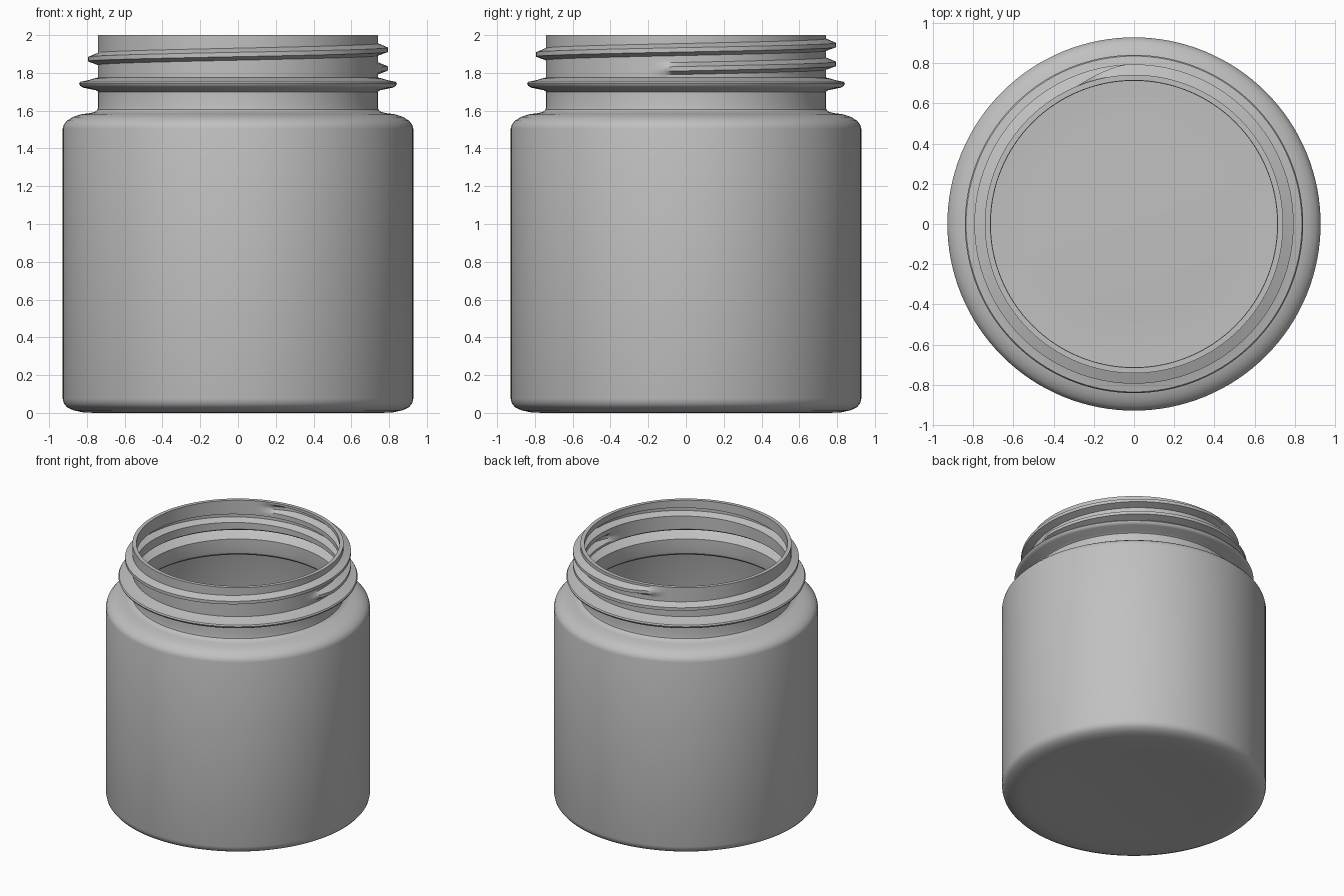
import bpy
import bmesh
import math

cube = bpy.data.objects.get("Cube")
if cube:
    bpy.data.objects.remove(cube, do_unlink=True)

SEG = 128                          # sides around the jar
RIM_Z, NECK_Z = 2.0, 1.775         # threaded neck limits
NECK_R, WALL = 0.742, 0.028
PITCH = 0.1                        # thread rise per turn
THREAD_START, THREAD_END = -12, 112

# Thread cross-section over one pitch: (height offset, share of the full depth)
THREAD = [(-0.05, 0), (-0.032, 0), (-0.013, 1), (0.01, 1), (0.032, 0), (0.05, 0)]
THREAD_DEPTH = 0.052

# Profiles from the centre of the base up to the start of the thread
OUTER = [(0, 0.015), (0.46, 0.015), (0.60, 0.006), (0.76, 0.0), (0.82, 0.003),
         (0.87, 0.013), (0.905, 0.03), (0.922, 0.05), (0.928, 0.075),
         (0.928, 1.505), (0.922, 1.527), (0.905, 1.547), (0.875, 1.566),
         (0.835, 1.58), (0.785, 1.587), (0.758, 1.593), (0.744, 1.605),
         (0.74, 1.625), (0.74, 1.70), (0.752, 1.708), (0.82, 1.722),
         (0.836, 1.732), (0.841, 1.743), (0.835, 1.753), (0.79, 1.762),
         (0.768, 1.769), (NECK_R, NECK_Z)]
INNER = [(0, 0.045), (0.46, 0.045), (0.78, 0.03), (0.85, 0.04), (0.885, 0.06),
         (0.90, 0.09), (0.90, 1.50), (0.888, 1.525), (0.86, 1.545),
         (0.77, 1.558), (0.735, 1.568), (0.717, 1.585), (0.712, 1.62),
         (0.712, 1.70), (0.73, 1.712), (0.785, 1.732), (0.795, 1.742),
         (0.78, 1.75), (0.73, 1.763), (NECK_R - WALL, NECK_Z)]


def grid(bm, columns):
    """Join neighbouring columns of points with quads."""
    verts = [[bm.verts.new(p) for p in col] for col in columns]
    for a, b in zip(verts, verts[1:]):
        for j in range(len(a) - 1):
            bm.faces.new((a[j], b[j], b[j + 1], a[j + 1]))


def polar(r, i, z):
    a = 2 * math.pi * (i % SEG) / SEG
    return (r * math.cos(a), r * math.sin(a), z)


def lathe(bm, profile):
    grid(bm, [[polar(r, i, z) for r, z in profile] for i in range(SEG + 1)])


def threaded_neck(bm, radius):
    """Spiral strip, one pitch tall, whose turns meet to form the neck wall."""
    columns = []
    for i in range(int(-1.6 * SEG), int(2.4 * SEG)):
        deg = 360 * i / SEG
        fade = min((deg - THREAD_START) / 13, (THREAD_END + 360 - deg) / 18)
        depth = THREAD_DEPTH * max(0, min(1, fade))
        mid = 1.824 + PITCH * i / SEG
        columns.append([polar(radius + depth * k, i,
                              max(NECK_Z, min(RIM_Z, mid + dz)))
                        for dz, k in THREAD])
    grid(bm, columns)


# Hollow jar: outer wall, inner wall and flat rim
bm = bmesh.new()
lathe(bm, OUTER)
lathe(bm, INNER)
threaded_neck(bm, NECK_R)
threaded_neck(bm, NECK_R - WALL)
lathe(bm, [(NECK_R, RIM_Z), (NECK_R - WALL, RIM_Z)])
bmesh.ops.remove_doubles(bm, verts=bm.verts[:], dist=0.0001)
bmesh.ops.recalc_face_normals(bm, faces=bm.faces[:])
mesh = bpy.data.meshes.new("jar")
bm.to_mesh(mesh)
bm.free()
jar = bpy.data.objects.new("jar", mesh)
bpy.context.collection.objects.link(jar)

# Plain grey plastic
grey = bpy.data.materials.new("plain grey")
grey.use_nodes = True
colour = (0.53, 0.53, 0.53, 1)
grey.diffuse_color = colour
grey.node_tree.nodes["Principled BSDF"].inputs["Base Color"].default_value = colour
mesh.materials.append(grey)

# Smooth walls with crisp thread and rim edges
bpy.ops.object.select_all(action='DESELECT')
jar.select_set(True)
bpy.context.view_layer.objects.active = jar
bpy.ops.object.shade_smooth_by_angle(angle=math.radians(35))
